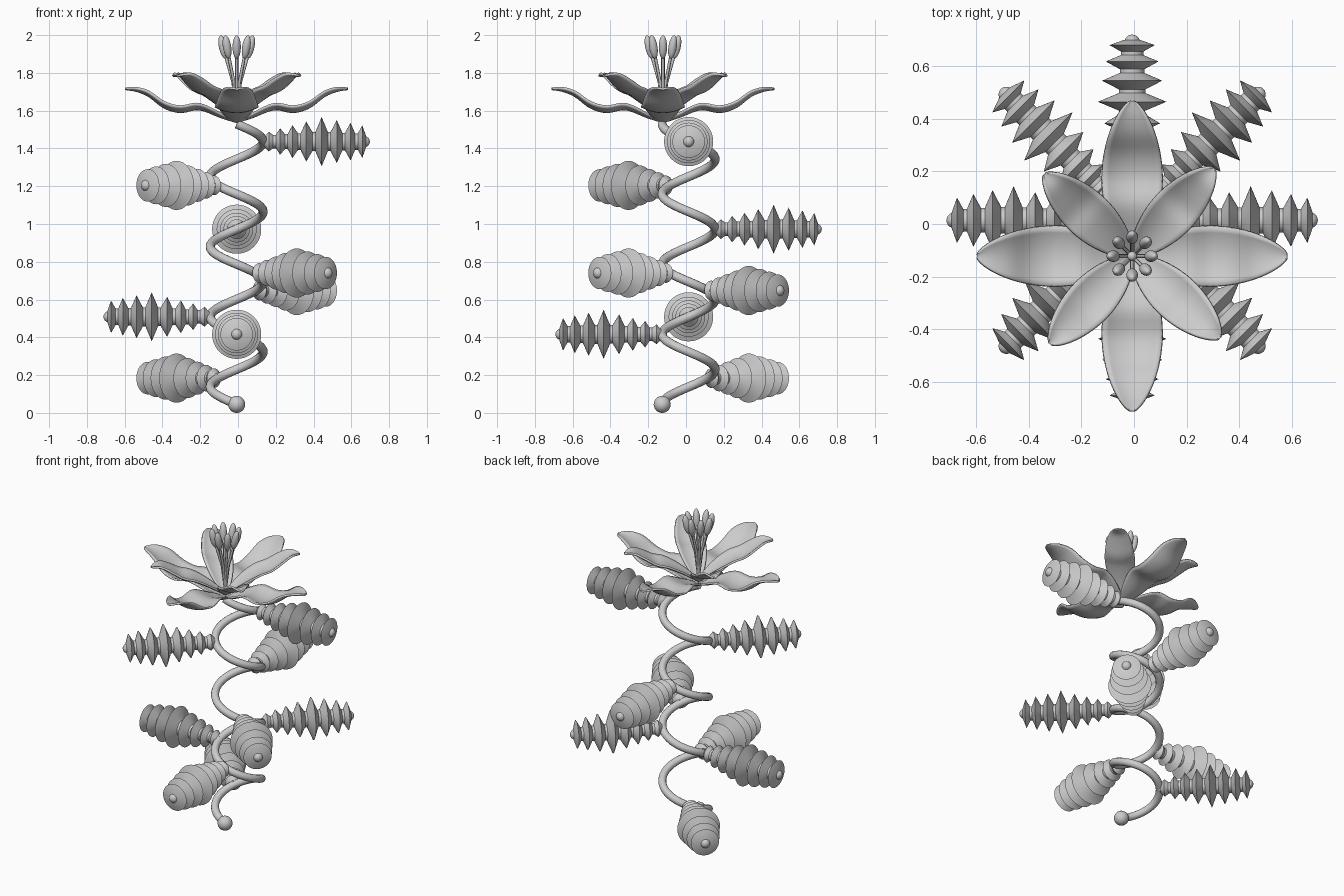
import bpy, bmesh, math
from math import sin, cos, pi, radians
from mathutils import Vector, Matrix

if "Cube" in bpy.data.objects:
    bpy.data.objects.remove(bpy.data.objects["Cube"])

CX, CY = -0.007, 0.014          # stem axis
R, Z0, PITCH, TURNS = 0.14, 0.045, 0.371, 4


def helix(t):
    a = -pi / 2 - 2 * pi * t
    return Vector((CX + R * cos(a), CY + R * sin(a), Z0 + PITCH * t)), a


def add_object(name, bm, angle=30):
    bmesh.ops.recalc_face_normals(bm, faces=bm.faces)
    mesh = bpy.data.meshes.new(name)
    bm.to_mesh(mesh)
    bm.free()
    ob = bpy.data.objects.new(name, mesh)
    bpy.context.collection.objects.link(ob)
    bpy.ops.object.select_all(action='DESELECT')
    ob.select_set(True)
    bpy.context.view_layer.objects.active = ob
    bpy.ops.object.shade_smooth_by_angle(angle=radians(angle))
    return ob


def tube(name, points, radius, steps=4):
    cu = bpy.data.curves.new(name, 'CURVE')
    cu.dimensions = '3D'
    cu.bevel_depth = radius
    cu.bevel_resolution = steps
    cu.use_fill_caps = True
    sp = cu.splines.new('POLY')
    sp.points.add(len(points) - 1)
    for p, co in zip(sp.points, points):
        p.co = (*co, 1)
    sp.use_smooth = True
    ob = bpy.data.objects.new(name, cu)
    bpy.context.collection.objects.link(ob)
    return ob


def ball(name, loc, scale, rot=Matrix()):
    bm = bmesh.new()
    m = Matrix.Translation(loc) @ rot @ Matrix.Diagonal((*scale, 1))
    bmesh.ops.create_uvsphere(bm, u_segments=24, v_segments=14, radius=1, matrix=m)
    return add_object(name, bm, 60)


def lathe_x(bm, profile, n=48):
    rings = [[bm.verts.new((x, r * cos(2 * pi * i / n), r * sin(2 * pi * i / n)))
              for i in range(n)] for x, r in profile]
    for a, b in zip(rings, rings[1:]):
        for i in range(n):
            bm.faces.new((a[i], a[(i + 1) % n], b[(i + 1) % n], b[i]))
    bm.faces.new(rings[0])
    bm.faces.new(rings[-1])


def smooth_path(pts, r):
    # Catmull-Rom height at radius r
    i = max(k for k in range(len(pts) - 1) if pts[k][0] <= r + 1e-9)
    (x0, z0), (x1, z1) = pts[i], pts[i + 1]

    def slope(k):
        a, b = pts[max(k - 1, 0)], pts[min(k + 1, len(pts) - 1)]
        return (b[1] - a[1]) / (b[0] - a[0])
    h = x1 - x0
    t = (r - x0) / h
    return ((2 * t**3 - 3 * t**2 + 1) * z0 + (t**3 - 2 * t**2 + t) * h * slope(i)
            + (3 * t**2 - 2 * t**3) * z1 + (t**3 - t**2) * h * slope(i + 1))


# spiral stem with a round foot
tube("spiral_stem", [helix(TURNS * i / 256)[0] for i in range(257)], 0.024)
ball("stem_foot", helix(0)[0], (0.045,) * 3)

# ribbed pods growing outward from the stem
peaks = [(.17, .052), (.23, .07), (.295, .087), (.368, .106), (.45, .13),
         (.53, .114), (.603, .1), (.665, .086)]
profile = [(.135, .024), (.145, .026)]
for k, (x, r) in enumerate(peaks):
    profile.append((x, r))
    if k < len(peaks) - 1:
        x2, r2 = peaks[k + 1]
        m, v = (x + x2) / 2, 0.02 + 0.25 * (r + r2) / 2
        profile += [(m - .007, v), (m + .007, v)]
profile += [(.685, .03)]
for n, t in enumerate([.375, 1, 1.25, 1.625, 1.875, 2.5, 3.125, 3.75]):
    p, a = helix(t)
    bm = bmesh.new()
    lathe_x(bm, profile)
    bmesh.ops.create_uvsphere(bm, u_segments=20, v_segments=12, radius=.03,
                              matrix=Matrix.Translation((.675, 0, 0)))
    pod = add_object(f"ribbed_pod_{n + 1}", bm)
    pod.location = (CX, CY, p.z)
    pod.rotation_euler.z = a

# flower petals: four long outer, four short inner
FX, FY = -0.007, -0.122
outer = [(0, 1.54), (.08, 1.565), (.2, 1.608), (.3, 1.593), (.385, 1.618),
         (.465, 1.678), (.53, 1.705), (.59, 1.715)]
inner = [(0, 1.56), (.1, 1.625), (.2, 1.678), (.27, 1.7), (.34, 1.745),
         (.4, 1.78), (.457, 1.785)]


def petal(name, path, half_width, cup, angle, nu=36, nv=10):
    length = path[-1][0]
    bm = bmesh.new()
    grid = []
    for i in range(nu + 1):
        u = (1 - cos(pi * i / nu)) / 2
        u = min(max(u, .004), .998)
        w = half_width * sin(pi * u) ** .6
        z = smooth_path(path, u * length)
        grid.append([bm.verts.new((u * length, w * s,
                                   z + cup * (w / half_width) * s * s))
                     for s in [2 * j / nv - 1 for j in range(nv + 1)]])
    for a, b in zip(grid, grid[1:]):
        for j in range(nv):
            bm.faces.new((a[j], b[j], b[j + 1], a[j + 1]))
    ob = add_object(name, bm, 50)
    ob.location = (FX, FY, 0)
    ob.rotation_euler.z = angle
    mod = ob.modifiers.new("thickness", 'SOLIDIFY')
    mod.thickness = .012
    mod.offset = 0


for k in range(4):
    petal(f"outer_petal_{k + 1}", outer, .114, .03, k * pi / 2)
    petal(f"inner_petal_{k + 1}", inner, .088, .028, radians(47) + k * pi / 2)

# stamens around a central pistil
base = Vector((FX, FY, 1.58))
for k in range(8):
    a = k * pi / 4
    d = Vector((cos(a), sin(a), 0))
    tip = base + d * .072 + Vector((0, 0, .357))
    mid = base + d * .02 + Vector((0, 0, .17))
    tube(f"filament_{k + 1}", [base, mid, tip], .008, 2)
    rot = (d * .22 + Vector((0, 0, 1))).to_track_quat('Z', 'Y').to_matrix().to_4x4()
    ball(f"anther_{k + 1}", tip, (.022, .022, .063), rot)
tube("pistil", [base, base + Vector((0, 0, .32))], .01, 2)
ball("pistil_tip", base + Vector((0, 0, .33)), (.018,) * 3)
